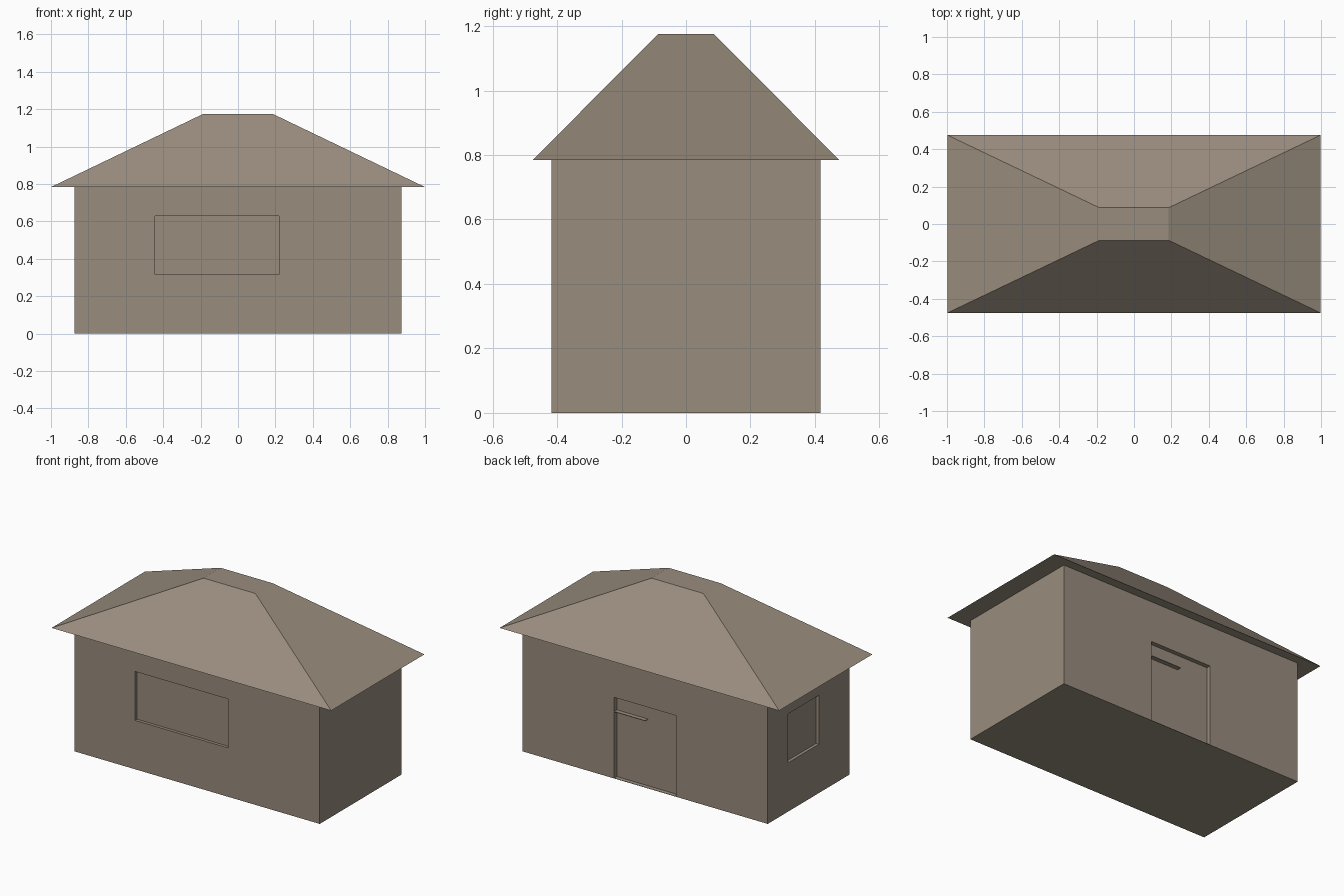
import bpy, bmesh

if "Cube" in bpy.data.objects:
    bpy.data.objects.remove(bpy.data.objects["Cube"])

# One flat stone-brown colour for the whole house
mat = bpy.data.materials.new("stone brown")
mat.diffuse_color = (0.32, 0.265, 0.208, 1)
mat.use_nodes = True
mat.node_tree.nodes["Principled BSDF"].inputs["Base Color"].default_value = mat.diffuse_color


def frustum(name, bottom, top, z0, z1, centre=(0, 0)):
    """Block with rectangular bottom and top, given as half sizes."""
    bm = bmesh.new()
    cx, cy = centre
    rings = []
    for (hx, hy), z in ((bottom, z0), (top, z1)):
        rings.append([bm.verts.new((cx + sx * hx, cy + sy * hy, z))
                      for sx, sy in ((-1, -1), (1, -1), (1, 1), (-1, 1))])
    lo, hi = rings
    bm.faces.new(lo[::-1])
    bm.faces.new(hi)
    for i in range(4):
        j = (i + 1) % 4
        bm.faces.new((lo[i], lo[j], hi[j], hi[i]))
    me = bpy.data.meshes.new(name)
    bm.to_mesh(me)
    bm.free()
    me.materials.append(mat)
    ob = bpy.data.objects.new(name, me)
    bpy.context.collection.objects.link(ob)
    return ob


def box(name, x, y, z):
    half = ((x[1] - x[0]) / 2, (y[1] - y[0]) / 2)
    return frustum(name, half, half, z[0], z[1],
                   ((x[0] + x[1]) / 2, (y[0] + y[1]) / 2))


W, D, H = 0.875, 0.417, 0.785

# Walls and hipped roof with a flat top
walls = box("walls", (-W, W), (-D, D), (0, H))
frustum("roof", (0.997, 0.475), (0.185, 0.087), H, 1.175)

# Shallow recesses: front window, left window, back door
cutters = [
    box("front_window_cutter", (-0.443, 0.22), (-D - 0.1, -D + 0.02), (0.315, 0.63)),
    box("left_window_cutter", (-W - 0.1, -W + 0.02), (-0.105, 0.21), (0.315, 0.63)),
    box("door_cutter", (-0.22, 0.22), (D - 0.028, D + 0.1), (0.002, 0.523)),
]
for c in cutters:
    m = walls.modifiers.new(c.name, 'BOOLEAN')
    m.operation = 'DIFFERENCE'
    m.solver = 'EXACT'
    m.object = c
    c.hide_render = True
    c.hide_set(True)

# Thin ledge inside the door recess
box("door_ledge", (0.0, 0.22), (D - 0.028, D), (0.428, 0.432))
